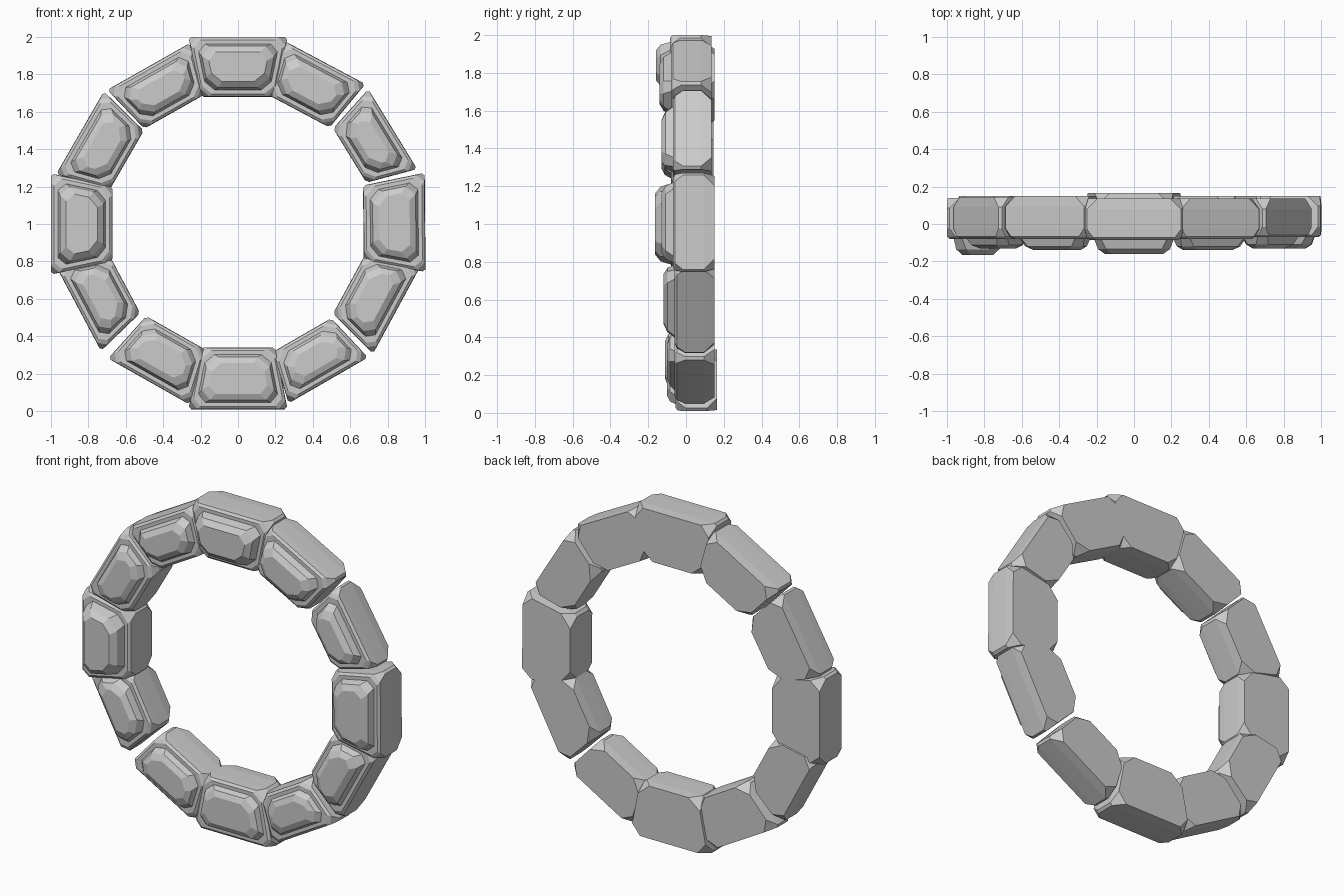
import bpy, bmesh
from math import radians, sin, cos
from mathutils import Vector

if "Cube" in bpy.data.objects:
    bpy.data.objects.remove(bpy.data.objects["Cube"])


def outline(rin, rout, wo, wi, inset, cut):
    """Trapezoid in (tangent, radius), inset, with its four corners cut off."""
    slope = (wo - wi) / (rout - rin)
    side = inset * (1 + slope * slope) ** 0.5
    r0, r1 = rin + inset, rout - inset
    half = lambda r: wi + slope * (r - rin) - side
    quad = [Vector(p) for p in ((-half(r0), r0), (half(r0), r0),
                                (half(r1), r1), (-half(r1), r1))]
    pts = []
    for i, p in enumerate(quad):
        for q in (quad[i - 1], quad[(i + 1) % 4]):
            pts.append(p + (q - p).normalized() * cut)
    return pts


def stone(name, ang, rin, rout, wo, wi, yf, yp, yb):
    # cross-sections from back to front: y, inset, corner cut
    sections = [
        (yb, 0.005, 0.065), (yb - 0.055, 0, 0.015),             # body back
        (yf + 0.055, 0, 0.015), (yf + 0.012, 0.002, 0.045),     # body front
        (yf, 0.016, 0.045), (yf, 0.037, 0.045),                 # flat rim
        (yf + 0.65 * (yp - yf), 0.05, 0.055),                   # panel wall
        (yp, 0.082, 0.045),                                     # panel face
    ]
    a = radians(ang)
    bm = bmesh.new()
    rings = []
    for y, inset, cut in sections:
        rings.append([bm.verts.new((r * cos(a) + t * sin(a), y,
                                    1 + r * sin(a) - t * cos(a)))
                      for t, r in outline(rin, rout, wo, wi, inset, cut)])
    for lo, hi in zip(rings, rings[1:]):
        for i in range(8):
            j = (i + 1) % 8
            bm.faces.new((lo[i], lo[j], hi[j], hi[i]))
    bm.faces.new(rings[0])
    bm.faces.new(rings[-1])
    bmesh.ops.recalc_face_normals(bm, faces=bm.faces)
    mesh = bpy.data.meshes.new(name)
    bm.to_mesh(mesh)
    bm.free()
    bpy.context.collection.objects.link(bpy.data.objects.new(name, mesh))


# angle, inner and outer radius, outer and inner half width, rim / panel / back y
stones = [
    (90, .68, 1.0, .265, .20, -.085, -.16, .135),
    (62, .685, .98, .25, .19, -.08, -.14, .135),
    (31.5, .70, .97, .25, .17, -.07, -.13, .135),
    (0.5, .67, 1.0, .265, .20, -.07, -.13, .15),
    (-28.5, .675, .965, .265, .18, -.06, -.12, .15),
    (-60, .685, .965, .245, .18, -.06, -.10, .15),
    (-90, .66, .99, .265, .20, -.055, -.10, .165),
    (-119.5, .67, .967, .25, .185, -.06, -.11, .15),
    (-152, .685, .965, .255, .175, -.06, -.12, .15),
    (180, .67, 1.0, .27, .20, -.08, -.165, .14),
    (150, .685, .975, .255, .18, -.08, -.13, .145),
    (119.5, .69, .968, .255, .185, -.08, -.14, .15),
]
for n, s in enumerate(stones, 1):
    stone(f"ring_stone_{n:02d}", *s)
